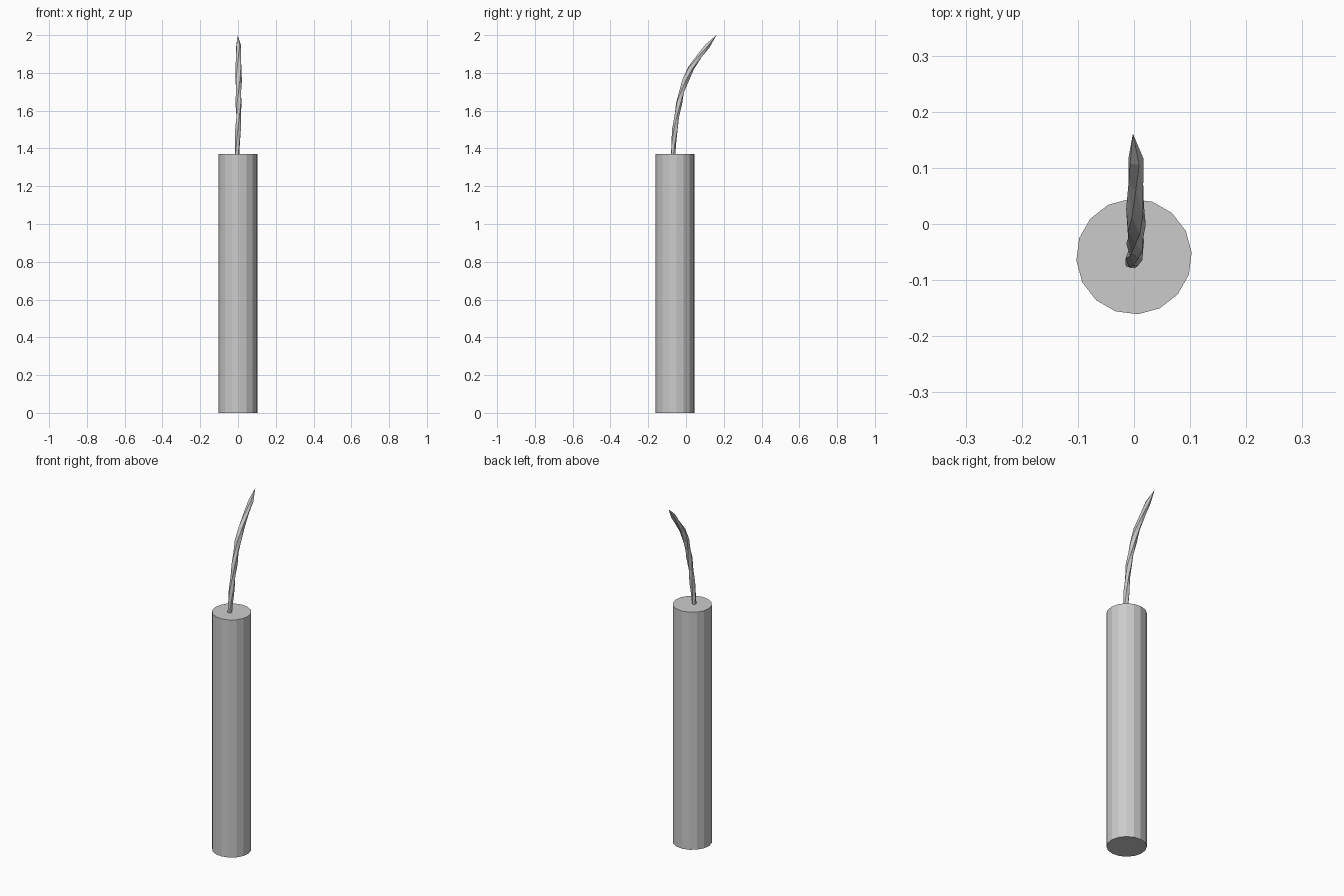
import bpy
import bmesh
from math import cos, sin, pi, radians
from mathutils import Vector

if "Cube" in bpy.data.objects:
    bpy.data.objects.remove(bpy.data.objects["Cube"], do_unlink=True)

grey = bpy.data.materials.new("light grey")
grey.use_nodes = True
color = (0.6, 0.6, 0.6, 1)
grey.diffuse_color = color
grey.node_tree.nodes["Principled BSDF"].inputs["Base Color"].default_value = color


def loft(name, rings, tip=None):
    """Skin a list of point rings; close with a cap or a tip point."""
    bm = bmesh.new()
    loops = [[bm.verts.new(p) for p in ring] for ring in rings]
    n = len(loops[0])
    for a, b in zip(loops, loops[1:]):
        for i in range(n):
            j = (i + 1) % n
            bm.faces.new((a[i], a[j], b[j], b[i]))
    bm.faces.new(loops[0][::-1])
    if tip is None:
        bm.faces.new(loops[-1])
    else:
        t = bm.verts.new(tip)
        for i in range(n):
            bm.faces.new((loops[-1][i], loops[-1][(i + 1) % n], t))
    bmesh.ops.recalc_face_normals(bm, faces=bm.faces)
    mesh = bpy.data.meshes.new(name)
    bm.to_mesh(mesh)
    bm.free()
    mesh.materials.append(grey)
    obj = bpy.data.objects.new(name, mesh)
    bpy.context.collection.objects.link(obj)
    return obj


def ring(center, radius, sides, turn, normal=Vector((0, 0, 1))):
    u = Vector((1, 0, 0))
    v = normal.cross(u).normalized()
    angles = [turn + 2 * pi * i / sides for i in range(sides)]
    return [center + radius * (cos(a) * u + sin(a) * v) for a in angles]


# Candle body: faceted cylinder
loft("candle_body", [ring(Vector((0, -0.058, z)), 0.103, 16, radians(4))
                     for z in (0, 1.37)])

# Wick: thin, twisted strand that bends backwards to a point (y, z, radius)
path = [(-0.068, 1.35, 0.012), (-0.066, 1.42, 0.013), (-0.058, 1.5, 0.016),
        (-0.049, 1.57, 0.013), (-0.037, 1.64, 0.017), (-0.022, 1.70, 0.014),
        (-0.003, 1.76, 0.018), (0.026, 1.825, 0.017), (0.073, 1.89, 0.014),
        (0.115, 1.945, 0.014)]
tip = Vector((-0.002, 0.161, 2.0))
points = [Vector((-0.005 + 0.008 * min(i / 3, 1), y, z))
          for i, (y, z, r) in enumerate(path)]
rings = []
for i, p in enumerate(points):
    ahead = points[i + 1] if i + 1 < len(points) else tip
    direction = (ahead - points[max(i - 1, 0)]).normalized()
    rings.append(ring(p, path[i][2], 5, radians(25 * i), direction))
wick = loft("wick", rings, tip)

# Split the twisted quads into flat triangles
bm = bmesh.new()
bm.from_mesh(wick.data)
bmesh.ops.triangulate(bm, faces=bm.faces)
bm.to_mesh(wick.data)
bm.free()
